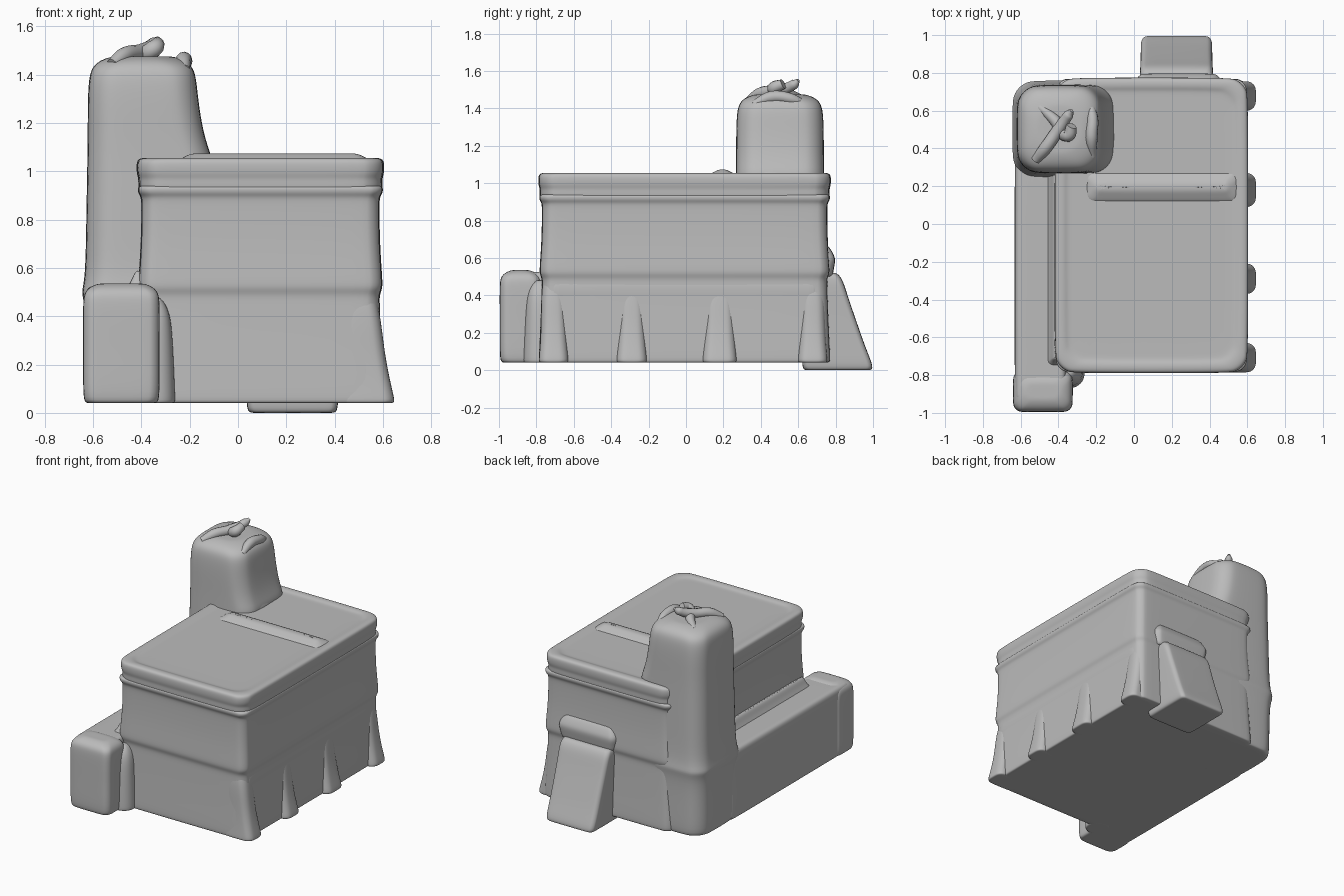
import bpy
import bmesh
import math

cube = bpy.data.objects.get("Cube")
if cube:
    bpy.data.objects.remove(cube, do_unlink=True)

# Single clay grey
clay = bpy.data.materials.new("clay_grey")
clay.use_nodes = True
GREY = (0.5, 0.5, 0.5, 1.0)
clay.diffuse_color = GREY
clay.node_tree.nodes["Principled BSDF"].inputs["Base Color"].default_value = GREY


def outline(rect, radius, steps=4):
    """Points of a rounded rectangle, counter-clockwise."""
    x0, x1, y0, y1 = rect
    radius = min(radius, (x1 - x0) * 0.45, (y1 - y0) * 0.45)
    corners = [(x1 - radius, y1 - radius), (x0 + radius, y1 - radius),
               (x0 + radius, y0 + radius), (x1 - radius, y0 + radius)]
    points = []
    for quarter, (cx, cy) in enumerate(corners):
        for i in range(steps + 1):
            angle = (quarter + i / steps) * math.pi / 2
            points.append((cx + radius * math.cos(angle),
                           cy + radius * math.sin(angle)))
    return points


def loft(name, rect, radius, profile):
    """Stack rounded rectangles; profile rows are z, grow, extra +x, extra +y."""
    bm = bmesh.new()
    rows = [tuple(row) + (0,) * (4 - len(row)) for row in profile]
    z, grow, dx, dy = rows[0]
    rows.insert(0, (z, grow - 0.025, dx, dy))
    z, grow, dx, dy = rows[-1]
    rows.append((z, grow - 0.025, dx, dy))
    rings = []
    for z, grow, dx, dy in rows:
        x0, x1, y0, y1 = rect
        grown = (x0 - grow, x1 + grow + dx, y0 - grow, y1 + grow + dy)
        rings.append([bm.verts.new((x, y, z))
                      for x, y in outline(grown, radius)])
    for low, high in zip(rings, rings[1:]):
        for i in range(len(low)):
            j = (i + 1) % len(low)
            bm.faces.new((low[i], low[j], high[j], high[i]))
    bm.faces.new(rings[0][::-1])
    bm.faces.new(rings[-1])
    for face in bm.faces:
        face.smooth = True
    mesh = bpy.data.meshes.new(name)
    bm.to_mesh(mesh)
    bm.free()
    mesh.materials.append(clay)
    obj = bpy.data.objects.new(name, mesh)
    bpy.context.collection.objects.link(obj)
    soft = obj.modifiers.new("soften", "SUBSURF")
    soft.levels = soft.render_levels = 2
    return obj


def fold(name, points, depth):
    """Tapered soft tube; points are x, y, z, relative thickness."""
    data = bpy.data.curves.new(name, "CURVE")
    data.dimensions = "3D"
    data.bevel_depth = depth
    data.bevel_resolution = 4
    data.resolution_u = 8
    data.use_fill_caps = True
    spline = data.splines.new("BEZIER")
    spline.bezier_points.add(len(points) - 1)
    for knot, (x, y, z, size) in zip(spline.bezier_points, points):
        knot.co = (x, y, z)
        knot.radius = size
        knot.handle_left_type = knot.handle_right_type = "AUTO"
    data.materials.append(clay)
    obj = bpy.data.objects.new(name, data)
    bpy.context.collection.objects.link(obj)
    bpy.ops.object.select_all(action="DESELECT")
    obj.select_set(True)
    bpy.context.view_layer.objects.active = obj
    bpy.ops.object.convert(target="MESH")
    bpy.ops.object.shade_smooth_by_angle(angle=math.radians(60))


# Main hall: flared foot, mid ledge, cornice and sunken roof panel
loft("main_hall", (-0.4, 0.585, -0.77, 0.755), 0.07, [
    (0.04, 0.015), (0.06, 0.018), (0.25, 0.008), (0.44, 0.002),
    (0.49, 0.0), (0.515, 0.014), (0.56, 0.012), (0.7, 0.002),
    (0.86, 0.0), (0.895, 0.002), (0.91, 0.015), (0.94, 0.016)])
loft("cornice", (-0.4, 0.585, -0.77, 0.755), 0.11, [
    (0.89, -0.02), (0.905, 0.008), (0.94, 0.014), (0.97, 0.012),
    (0.99, 0.02), (1.035, 0.021), (1.052, 0.012), (1.056, -0.015),
    (1.052, -0.035), (1.045, -0.05), (1.044, -0.08)])

# Soft seam across the roof
loft("roof_seam", (-0.2, 0.5, 0.17, 0.22), 0.04, [
    (1.03, 0.06), (1.045, 0.05), (1.06, 0.02), (1.073, -0.005)])

# Side wall: flaring piers that leave recessed bays between them
for index, (near, far) in enumerate([(-0.775, -0.64), (-0.36, -0.22),
                                     (0.1, 0.26), (0.61, 0.745)]):
    loft(f"side_pier_{index + 1}", (0.42, 0.58, near, far), 0.05, [
        (0.04, 0.012, 0.055), (0.06, 0.012, 0.055), (0.14, 0.005, 0.042),
        (0.26, 0.0, 0.025), (0.38, 0.0, 0.012), (0.5, -0.01, 0)])
loft("side_lintel", (0.4, 0.588, -0.74, 0.72), 0.05, [
    (0.34, -0.015), (0.37, 0.0), (0.45, 0.002), (0.5, -0.01)])

# Low annex along the other side, with a taller front block
loft("annex", (-0.63, -0.36, -0.95, 0.4), 0.04, [
    (0.04, -0.005), (0.06, 0.003), (0.3, 0.0), (0.46, 0.003),
    (0.51, 0.0), (0.525, -0.02)])
loft("annex_front_block", (-0.64, -0.325, -0.995, -0.775), 0.05, [
    (0.04, -0.01), (0.06, 0.002), (0.25, 0.0), (0.45, 0.002),
    (0.495, -0.003), (0.52, -0.025), (0.535, -0.06)])
loft("annex_wall_fillet", (-0.45, -0.38, -0.74, 0.3), 0.03, [
    (0.5, 0.02), (0.52, 0.01), (0.55, -0.01), (0.59, -0.025)])
loft("front_block_fillet", (-0.42, -0.27, -0.86, -0.7), 0.08, [
    (0.04, 0.01), (0.06, 0.01), (0.3, 0.0), (0.42, -0.01), (0.48, -0.05)])

# Corner tower with a swollen band and a shoulder where it meets the roof
loft("tower", (-0.62, -0.17, 0.27, 0.735), 0.12, [
    (0.04, 0.0), (0.06, 0.01), (0.3, 0.01), (0.46, 0.015),
    (0.5, 0.03), (0.55, 0.012), (0.8, 0.008), (1.02, 0.004, 0.07),
    (1.08, 0.003, 0.05), (1.16, 0.002, 0.025), (1.28, 0.002, 0.005),
    (1.38, -0.002), (1.43, -0.015), (1.46, -0.05), (1.475, -0.1)])
loft("tower_roof_fillet", (-0.3, -0.13, 0.36, 0.56), 0.08, [
    (1.02, 0.03), (1.06, 0.02), (1.12, -0.005), (1.2, -0.04)])

# Crumpled crest on the tower
fold("crest_main_fold", [(-0.52, 0.34, 1.44, 0.8), (-0.47, 0.4, 1.48, 1.0),
                         (-0.4, 0.5, 1.495, 1.0), (-0.345, 0.58, 1.53, 0.8),
                         (-0.33, 0.6, 1.55, 0.3)], 0.033)
fold("crest_cross_fold", [(-0.5, 0.62, 1.45, 0.7), (-0.42, 0.55, 1.475, 1.0),
                          (-0.35, 0.47, 1.505, 1.2),
                          (-0.33, 0.52, 1.53, 0.9)], 0.03)
fold("crest_side_fold", [(-0.22, 0.36, 1.42, 0.7), (-0.225, 0.46, 1.46, 1.1),
                         (-0.22, 0.56, 1.45, 1.0),
                         (-0.24, 0.65, 1.41, 0.6)], 0.03)

# Sloping buttress behind, under a soft lip
loft("back_buttress", (0.035, 0.415, 0.62, 0.84), 0.035, [
    (0.0, -0.01, 0, 0.165), (0.025, 0.0, 0, 0.16), (0.12, 0.0, 0, 0.12),
    (0.25, 0.0, 0, 0.075), (0.4, 0.003, 0, 0.02), (0.48, 0.005, 0, -0.005),
    (0.52, -0.005, 0, -0.025)])
loft("back_lip", (0.02, 0.45, 0.65, 0.785), 0.05, [
    (0.5, 0.0), (0.54, 0.005), (0.59, 0.015), (0.62, 0.005), (0.67, -0.025)])
